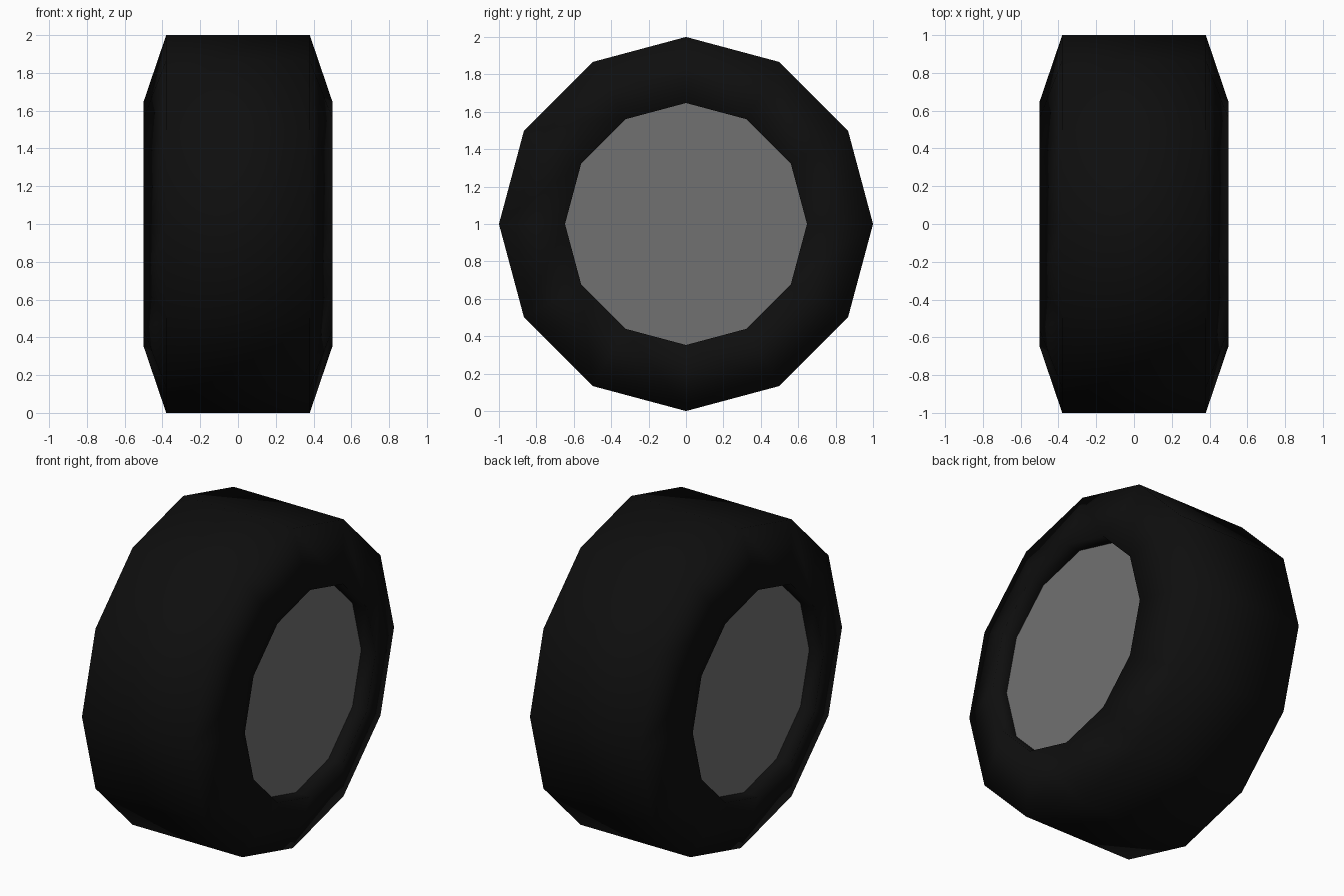
import bpy, bmesh
from math import sin, cos, pi

if "Cube" in bpy.data.objects:
    bpy.data.objects.remove(bpy.data.objects["Cube"])

SIDES = 12


def material(name, rgb):
    m = bpy.data.materials.new(name)
    m.diffuse_color = (*rgb, 1)
    m.use_nodes = True
    m.node_tree.nodes["Principled BSDF"].inputs["Base Color"].default_value = m.diffuse_color
    return m


def add_object(name, bm, mat, smooth=False):
    bmesh.ops.recalc_face_normals(bm, faces=bm.faces)
    for f in bm.faces:
        f.smooth = smooth
    me = bpy.data.meshes.new(name)
    bm.to_mesh(me)
    bm.free()
    me.materials.append(mat)
    ob = bpy.data.objects.new(name, me)
    ob.location.z = 1
    bpy.context.collection.objects.link(ob)
    return ob


def ring(bm, x, r):
    return [bm.verts.new((x, r * sin(2 * pi * i / SIDES), r * cos(2 * pi * i / SIDES)))
            for i in range(SIDES)]


rubber = material("black rubber", (0.0045, 0.0045, 0.0045))
metal = material("grey metal", (0.165, 0.165, 0.165))

# Tyre: tread, sloped sidewalls and short recess walls, revolved about x
profile = [(-0.40, 0.647), (-0.50, 0.647), (-0.38, 1.0),
           (0.38, 1.0), (0.50, 0.647), (0.40, 0.647)]
bm = bmesh.new()
rings = [ring(bm, x, r) for x, r in profile]
for a, b in zip(rings, rings[1:]):
    for i in range(SIDES):
        j = (i + 1) % SIDES
        bm.faces.new((a[i], a[j], b[j], b[i]))
# The open strip needs outward normals before smoothing
add_object("tyre", bm, rubber, smooth=True)

# Hub discs: flat recessed plates closing both sides
bm = bmesh.new()
left, right = ring(bm, -0.40, 0.647), ring(bm, 0.40, 0.647)
bm.faces.new(left)
bm.faces.new(list(reversed(right)))
for f in bm.faces:
    f.normal_update()
    if f.normal.x * f.verts[0].co.x < 0:
        f.normal_flip()
me = bpy.data.meshes.new("hub_discs")
bm.to_mesh(me)
bm.free()
me.materials.append(metal)
hub = bpy.data.objects.new("hub_discs", me)
hub.location.z = 1
bpy.context.collection.objects.link(hub)
